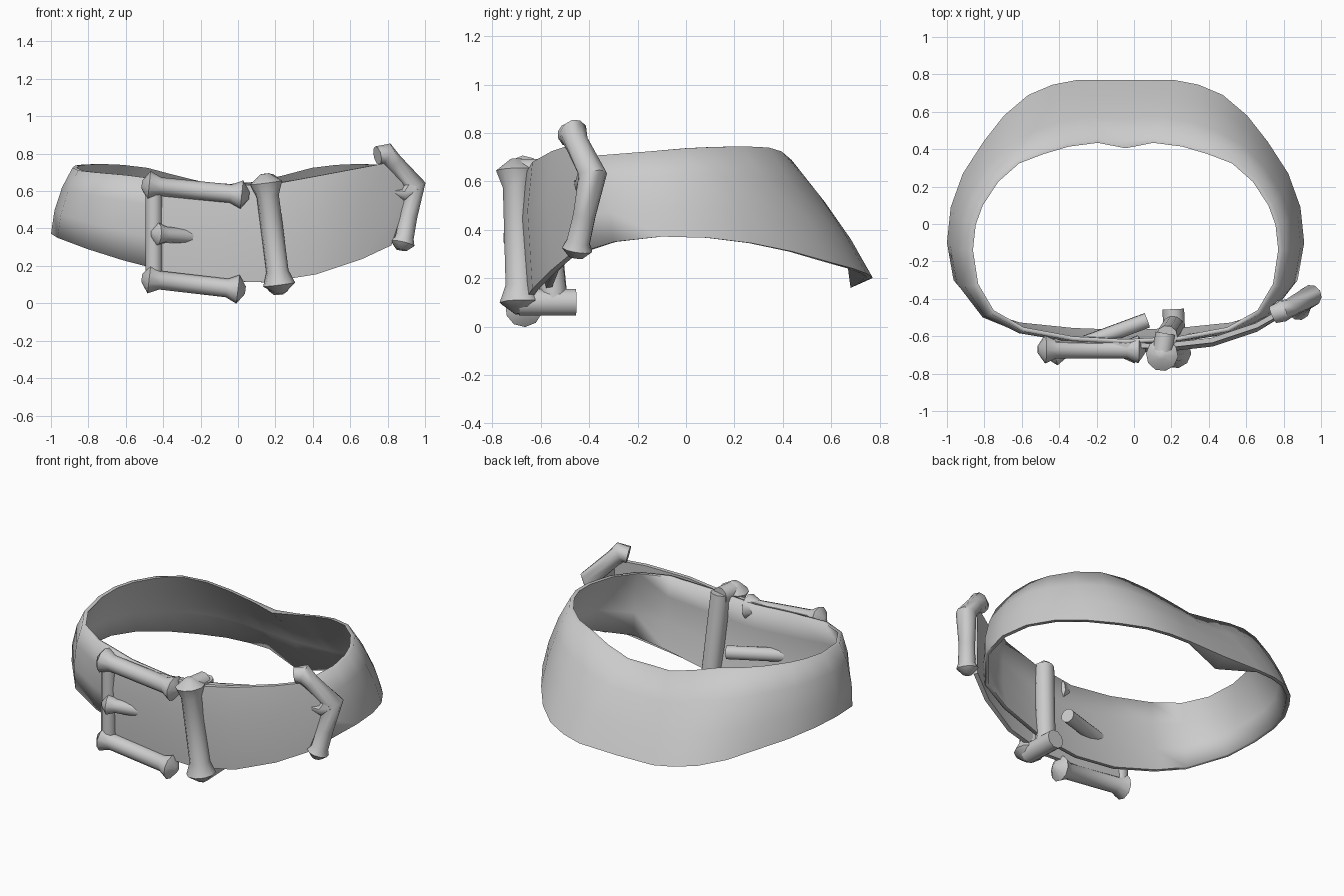
import bpy, bmesh, math
from mathutils import Vector

if "Cube" in bpy.data.objects:
    bpy.data.objects.remove(bpy.data.objects["Cube"])

grey = bpy.data.materials.new("light_grey")
grey.diffuse_color = (0.6, 0.6, 0.6, 1)
grey.use_nodes = True
grey.node_tree.nodes["Principled BSDF"].inputs["Base Color"].default_value = grey.diffuse_color


def finish(name, bm, angle):
    bmesh.ops.recalc_face_normals(bm, faces=bm.faces)
    me = bpy.data.meshes.new(name)
    bm.to_mesh(me)
    bm.free()
    me.materials.append(grey)
    ob = bpy.data.objects.new(name, me)
    bpy.context.collection.objects.link(ob)
    bpy.ops.object.select_all(action='DESELECT')
    ob.select_set(True)
    bpy.context.view_layer.objects.active = ob
    bpy.ops.object.shade_smooth_by_angle(angle=math.radians(angle))
    return ob


def loft(name, rings, closed, angle=55):
    """Skin a list of equal rings; cap the ends when open."""
    bm = bmesh.new()
    vs = [[bm.verts.new(p) for p in r] for r in rings]
    n, m = len(vs), len(vs[0])
    for i in range(n if closed else n - 1):
        a, b = vs[i], vs[(i + 1) % n]
        for j in range(m):
            k = (j + 1) % m
            bm.faces.new((a[j], a[k], b[k], b[j]))
    if not closed:
        bm.faces.new(vs[0])
        bm.faces.new(vs[-1])
    return finish(name, bm, angle)


def rod(name, path, sides=10):
    """Tube through (x, y, z, radius) points."""
    pts = [Vector(p[:3]) for p in path]
    rings = []
    for i, p in enumerate(pts):
        d = (pts[min(i + 1, len(pts) - 1)] - pts[max(i - 1, 0)]).normalized()
        u = d.cross(Vector((0.1, 1, 0.05))).normalized()
        if abs(d.y) > 0.9:
            u = d.cross(Vector((0, 0, 1))).normalized()
        v = d.cross(u)
        r = path[i][3]
        rings.append([p + r * (math.cos(t) * u + math.sin(t) * v)
                      for t in (2 * math.pi * k / sides for k in range(sides))])
    return loft(name, rings, False)


def flared(name, a, b, r, flare_a=True, flare_b=True, swell=1.45):
    """Straight rod whose ends swell into blunt points."""
    a, b = Vector(a), Vector(b)
    d = (b - a).normalized()
    path = []
    if flare_a:
        path += [(*(a - d * .8 * r), 0.4 * r), (*a, swell * r), (*(a + d * 1.2 * r), r)]
    else:
        path.append((*a, r))
    if flare_b:
        path += [(*(b - d * 1.2 * r), r), (*b, swell * r), (*(b + d * .8 * r), 0.4 * r)]
    else:
        path.append((*b, r))
    return rod(name, path)


# Main band: half stations from back to front, (x, y, z) bottom then top
CX, T = -0.045, 0.024
half = [
    ((0, .77, .20), (0, .445, .638)),
    ((.26, .77, .205), (.15, .458, .65)),
    ((.39, .745, .22), (.31, .437, .688)),
    ((.52, .69, .24), (.45, .395, .724)),
    ((.65, .58, .27), (.585, .342, .74)),
    ((.76, .44, .31), (.70, .24, .745)),
    ((.87, .27, .345), (.785, .11, .742)),
    ((.935, .09, .367), (.825, 0, .737)),
    ((.955, -.10, .372), (.84, -.14, .725)),
    ((.92, -.30, .35), (.81, -.33, .71)),
    ((.76, -.49, .29), (.72, -.48, .70)),
    ((.57, -.55, .23), (.55, -.575, .685)),
    ((.28, -.58, .155), (.28, -.625, .65)),
    ((0, -.59, .13), (0, -.64, .625)),
]
stations = half + [tuple((-x, y, z) for x, y, z in s) for s in half[-2:0:-1]]
outer = []
for bot, top in stations:
    b, t = Vector(bot), Vector(top)
    mid = (b + t) / 2
    h = Vector((mid.x, mid.y - 0.05, 0)).normalized()
    outer.append([b, b.lerp(t, .35) + h * .022, b.lerp(t, .7) + h * .022, t])
rings = []
n = len(outer)
for i, o in enumerate(outer):
    d = outer[(i + 1) % n][1] - outer[i - 1][1]
    inward = Vector((d.y, -d.x, 0)).normalized() * T
    if inward.dot(Vector((o[1].x, o[1].y, 0))) > 0:
        inward = -inward
    inner = [p + inward for p in reversed(o)]
    if i == 0:  # small pinch at the back seam
        inner[-1] = Vector((0, .68, .16))
        inner[0] = Vector((0, .405, .635))
    rings.append([p + Vector((CX, 0, 0)) for p in o + inner])
loft("collar_band", rings, True, 95)

# Overlapping strap on the front: x, y, bottom z, top z
strap = [(-.42, -.665, .155, .655), (-.12, -.67, .12, .635), (.15, -.675, .112, .63),
         (.42, -.645, .155, .68), (.66, -.565, .235, .725), (.82, -.475, .31, .755)]
rings = []
for i, (x, y, z0, z1) in enumerate(strap):
    push = .09 if i == len(strap) - 1 else 0
    zm = z0 + .62 * (z1 - z0)
    o = [Vector((x, y + .01, z0)), Vector((x + push, y - .01 + push * .7, zm)),
         Vector((x, y + .01, z1))]
    rings.append(o + [p + Vector((-.008, .026, 0)) for p in reversed(o)])
loft("strap_end", rings, False)

# Buckle frame: side bar, upper and lower arms, prong through the strap
flared("buckle_bar", (-.45, -.66, .14), (-.45, -.66, .61), .045, False, False)
flared("buckle_upper_arm", (-.475, -.67, .63), (.02, -.67, .58), .05, swell=1.55)
flared("buckle_lower_arm", (-.475, -.67, .13), (0, -.67, .075), .05, swell=1.55)
flared("buckle_prong", (-.43, -.70, .37), (.07, -.515, .335), .042, True, False)

# Keeper loop around band and strap
flared("keeper_front_bar", (.15, -.70, .645), (.22, -.685, .10), .06)
flared("keeper_lower_bar", (.22, -.69, .10), (.21, -.455, .10), .058, False, False)
flared("keeper_inner_bar", (.21, -.545, .10), (.175, -.60, .655), .058, False, False)
flared("keeper_upper_bar", (.15, -.70, .64), (.17, -.585, .64), .055, False, False)

# Bent metal tip on the strap end, with a small inner spike
rod("strap_tip", [(.745, -.485, .79, .05), (.79, -.465, .80, .06), (.83, -.45, .755, .05),
                  (.945, -.385, .63, .06), (.91, -.42, .46, .048),
                  (.89, -.445, .35, .05), (.88, -.45, .32, .065), (.875, -.455, .285, .03)])
rod("strap_tip_spike", [(.93, -.40, .62, .055), (.88, -.43, .58, .035), (.82, -.46, .60, .006)], 6)
